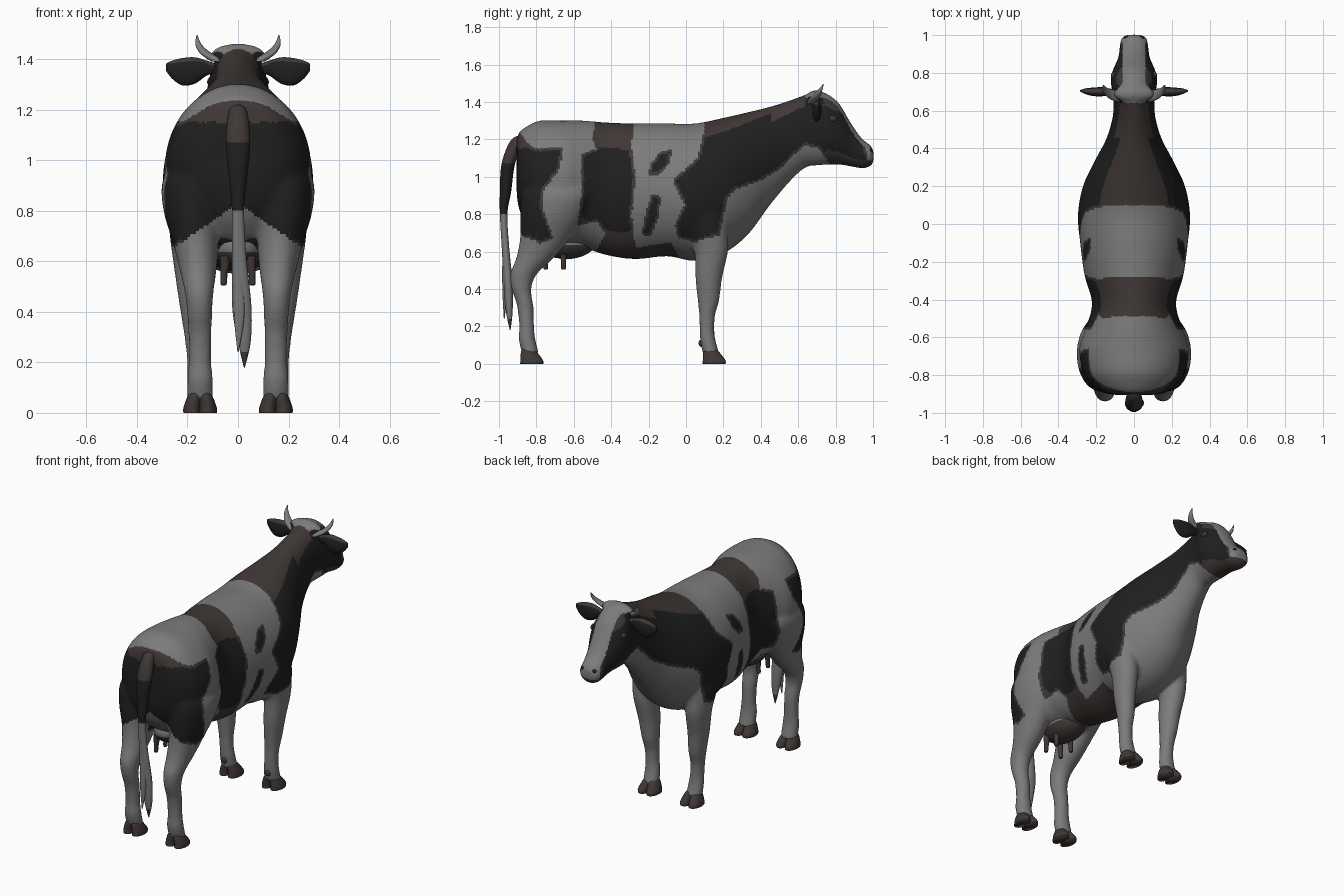
import bpy, bmesh, math
from mathutils import Matrix

cube = bpy.data.objects.get("Cube")
if cube:
    bpy.data.objects.remove(cube, do_unlink=True)


def material(name, colour):
    mat = bpy.data.materials.new(name)
    mat.use_nodes = True
    rgba = (*colour, 1)
    mat.diffuse_color = rgba
    mat.node_tree.nodes["Principled BSDF"].inputs["Base Color"].default_value = rgba
    return mat


COAT = [material("pale_grey", (.2, .2, .2)),
        material("black", (.014, .014, .014)),
        material("dark_brown", (.05, .039, .036))]
PALE, BLACK, BROWN = range(len(COAT))

# Outlines of the coat patches, seen from the side as (y, z)
RUMP = [(-1.1, 1.235), (-.885, 1.235), (-.85, 1.18), (-.8, 1.15), (-.66, 1.16), (-.67, 1.05),
        (-.76, .93), (-.77, .85), (-.71, .67), (-.78, .64), (-.84, .67), (-1.1, .69)]
SADDLE = [(-.47, 1.4), (-.5, 1.2), (-.48, 1.15), (-.56, 1.12), (-.56, .9), (-.58, .74),
          (-.48, .76), (-.43, .7), (-.48, .6), (-.48, .5), (0, .5), (-.08, .65),
          (-.27, .62), (-.29, .8), (-.27, 1), (-.29, 1.15), (-.28, 1.4)]
NECK = [(.12, 1.6), (.1, 1.25), (.06, 1.1), (-.07, .98), (-.01, .85), (-.06, .74),
        (-.04, .67), (.05, .65), (.18, .69), (.22, .88), (.26, .93), (.4, .98),
        (.5, 1.04), (.58, 1.12), (.64, 1.17), (.71, 1.15), (.75, 1.1), (.8, 1),
        (.975, 1), (.97, 1.12), (.95, 1.19), (.86, 1.34), (.76, 1.42), (.7, 1.6)]
HIGH_SPOT = [(-.2, 1.01), (-.19, 1.07), (-.14, 1.13), (-.07, 1.15), (-.09, 1.07), (-.14, 1.01)]
LOW_SPOT = [(-.24, .69), (-.21, .82), (-.18, .91), (-.13, .89), (-.15, .77), (-.19, .68)]


def in_patch(y, z, outline):
    """Return whether the point is inside, and its distance to the outline."""
    inside, nearest = False, 1
    for i, (ya, za) in enumerate(outline):
        dy, dz = outline[i - 1][0] - ya, outline[i - 1][1] - za
        if (za > z) != (za + dz > z) and y < dy * (z - za) / dz + ya:
            inside = not inside
        share = ((y - ya) * dy + (z - za) * dz) / (dy * dy + dz * dz)
        share = max(0, min(1, share))
        nearest = min(nearest, math.hypot(y - ya - share * dy, z - za - share * dz))
    return inside, nearest


def coat(c, n):
    x, y, z = abs(c.x), c.y, c.z
    if y < -.8 and z < .83 - .7 * x:                       # pale crotch
        return PALE
    if .64 < y < .74 and z > 1.425:                        # pale poll
        return PALE
    if y > .72 and n.z > .1 and x < .06:                   # pale blaze
        return PALE
    if y > .8 and z < 1.085:                               # mouth
        return BROWN
    # Patches turn brown at the rim and where they face up or down
    for outline, slope in ((RUMP, .7), (SADDLE, .45), (NECK, .45 if y > .45 else .7),
                           (HIGH_SPOT, .8), (LOW_SPOT, .8)):
        inside, rim = in_patch(y, z, outline)
        if inside:
            brown = rim < .014 or abs(n.z) > slope or (outline is RUMP and z > 1.15)
            return BROWN if brown else BLACK
    return PALE


def tail_coat(c, n):
    if c.z > 1.06 or c.z < .24:
        return BROWN
    return BLACK if c.z > .81 else PALE


def ear_coat(c, n):
    return BROWN if n.z > .4 else BLACK


def spline(rows, steps):
    """Smooth interpolation through the given rows of numbers."""
    out = []
    for i in range(len(rows) - 1):
        a, b, c, d = (rows[max(0, min(len(rows) - 1, i + k))] for k in (-1, 0, 1, 2))
        for s in range(steps):
            t = s / steps
            out.append([q + .5 * t * (r - p + t * (2 * p - 5 * q + 4 * r - w
                        + t * (3 * (q - r) + w - p))) for p, q, r, w in zip(a, b, c, d)])
    return out + [rows[-1]]


def loft(bm, axis, rows, side=1, steps=6, sides=24):
    """Skin oval sections (position, centre u, centre v, radius u, radius v)."""
    rings = []
    for p, u, v, ru, rv in spline(rows, steps):
        ring = []
        for k in range(sides):
            a = math.tau * k / sides
            du, dv = u + ru * math.cos(a), v + rv * math.sin(a)
            co = {"X": (p, du, dv), "Y": (du, p, dv), "Z": (du, dv, p)}[axis]
            ring.append(bm.verts.new((co[0] * side, co[1], co[2])))
        rings.append(ring)
    for r, q in zip(rings, rings[1:]):
        for k in range(sides):
            bm.faces.new((r[k - 1], r[k], q[k], q[k - 1]))
    bm.faces.new(rings[0])
    bm.faces.new(rings[-1])
    return bm


def ball(bm, centre, size):
    bmesh.ops.create_uvsphere(bm, u_segments=24, v_segments=16, radius=1,
                              matrix=Matrix.LocRotScale(centre, None, size))
    return bm


def finish(name, bm, paint):
    """Turn the shape into a smooth object; paint is a material index or a rule."""
    bmesh.ops.recalc_face_normals(bm, faces=bm.faces)
    for f in bm.faces:
        f.smooth = True
        f.material_index = paint(f.calc_center_median(), f.normal) if callable(paint) else paint
    mesh = bpy.data.meshes.new(name)
    bm.to_mesh(mesh)
    bm.free()
    for mat in COAT:
        mesh.materials.append(mat)
    obj = bpy.data.objects.new(name, mesh)
    bpy.context.collection.objects.link(obj)
    return obj


# Trunk, neck and head: y, underside, top, half width
TRUNK = [(-.905, .9, 1.2, .1), (-.89, .82, 1.24, .17), (-.85, .74, 1.27, .225),
         (-.78, .67, 1.3, .27), (-.66, .63, 1.3, .29), (-.55, .62, 1.3, .255),
         (-.42, .58, 1.29, .222), (-.27, .56, 1.285, .262), (-.1, .575, 1.285, .285),
         (.05, .55, 1.285, .297), (.2, .59, 1.315, .27), (.33, .69, 1.345, .21),
         (.45, .85, 1.375, .147), (.56, .98, 1.41, .114), (.64, 1.05, 1.44, .108),
         (.7, 1.06, 1.46, .114), (.76, 1.065, 1.44, .124), (.82, 1.065, 1.39, .11),
         (.88, 1.055, 1.29, .084), (.94, 1.045, 1.205, .076), (.985, 1.055, 1.17, .066),
         (1.002, 1.08, 1.14, .035)]
hide = bmesh.new()
loft(hide, "Y", [(y, 0, (lo + hi) / 2, w, (hi - lo) / 2) for y, lo, hi, w in TRUNK], sides=64)
ball(hide, (0, .69, 1.415), (.11, .05, .047))

# Legs: z, x, y, half width, half depth
HIND = [(1.02, .17, -.68, .06, .12), (.92, .18, -.68, .118, .195), (.8, .177, -.71, .118, .177),
        (.68, .167, -.75, .093, .137), (.57, .158, -.805, .074, .102), (.48, .154, -.868, .058, .072),
        (.4, .152, -.88, .05, .053), (.31, .15, -.86, .046, .044), (.2, .15, -.852, .045, .04),
        (.13, .15, -.85, .051, .045), (.05, .15, -.83, .052, .045)]
FORE = [(.9, .18, .1, .07, .09), (.8, .19, .1, .085, .12), (.7, .19, .12, .08, .105),
        (.6, .185, .135, .072, .09), (.46, .175, .122, .062, .072), (.34, .166, .12, .052, .058),
        (.26, .162, .113, .045, .043), (.18, .158, .112, .043, .04), (.12, .155, .118, .048, .042),
        (.05, .153, .135, .05, .045)]
for side in (1, -1):
    loft(hide, "Z", HIND, side)
    loft(hide, "Z", FORE, side)

# Fuse trunk and legs into one skin, then paint the coat on it
core = finish("fused_shape", hide, PALE)
remesh = core.modifiers.new("Fuse", "REMESH")
remesh.mode, remesh.voxel_size = "VOXEL", .0115
relax = core.modifiers.new("Relax", "SMOOTH")
relax.factor, relax.iterations = .5, 8
skin = bmesh.new()
skin.from_object(core, bpy.context.evaluated_depsgraph_get())
bpy.data.objects.remove(core, do_unlink=True)
finish("body", skin, coat)

TOE = [(0, .03, 0, .036, .062), (.02, .03, 0, .036, .06), (.06, .022, -.014, .03, .044),
       (.085, .016, -.022, .02, .028)]
EAR = [(.08, .7, 1.36, .012, .02), (.12, .7, 1.365, .016, .028), (.17, .7, 1.355, .024, .052),
       (.22, .7, 1.35, .022, .054), (.26, .703, 1.358, .014, .036), (.285, .705, 1.368, .004, .014)]
HORN = [(1.39, .075, .67, .03, .026), (1.41, .105, .68, .03, .026), (1.43, .135, .695, .021, .022),
        (1.46, .157, .715, .012, .013), (1.495, .162, .735, .002, .002)]
for side, word in ((1, "left"), (-1, "right")):
    # Cloven hooves
    for kind, hoof_y in (("hind", -.825), ("front", .15)):
        hoof = bmesh.new()
        for sign in (1, -1):
            loft(hoof, "Z", [(z, .15 + sign * x, hoof_y + y, rx, ry)
                             for z, x, y, rx, ry in TOE], side)
        finish(f"{word}_{kind}_hoof", hoof, BROWN)
    finish(f"{word}_dewclaw", ball(bmesh.new(), (side * .155, .083, .11), (.018, .016, .02)), BROWN)

    # Ears, horns, eyes and nostrils
    finish(f"{word}_ear", loft(bmesh.new(), "X", EAR, side), ear_coat)
    finish(f"{word}_horn", loft(bmesh.new(), "Z", HORN, side), PALE)
    finish(f"{word}_eye", ball(bmesh.new(), (side * .108, .785, 1.31), (.014, .022, .018)), BROWN)
    finish(f"{word}_nostril", ball(bmesh.new(), (side * .04, .985, 1.14), (.014, .012, .012)), BLACK)

    # Teats
    for place, y in (("rear", -.75), ("fore", -.655)):
        teat = [(.62, .05, y, .022, .022), (.55, .055, y, .014, .014),
                (.51, .057, y, .012, .012), (.505, .057, y, .004, .004)]
        finish(f"{word}_{place}_teat", loft(bmesh.new(), "Z", teat, side), BROWN)

finish("udder", ball(bmesh.new(), (0, -.64, .655), (.105, .16, .095)),
       lambda c, n: BROWN if c.z < .64 else PALE)

# Tail with its tuft
TAIL = [(1.225, 0, -.87, .015, .015), (1.19, 0, -.905, .036, .035), (1.07, 0, -.95, .048, .036),
        (.92, 0, -.965, .035, .03), (.8, 0, -.975, .024, .02), (.62, .005, -.965, .028, .02),
        (.42, .015, -.95, .038, .024), (.28, .025, -.945, .025, .018), (.18, .025, -.94, .002, .002)]
WISP = [(.6, 0, -.97, .015, .012), (.4, .005, -.968, .022, .014), (.24, 0, -.972, .002, .002)]
finish("tail", loft(bmesh.new(), "Z", TAIL), tail_coat)
finish("tail_wisp", loft(bmesh.new(), "Z", WISP), tail_coat)
